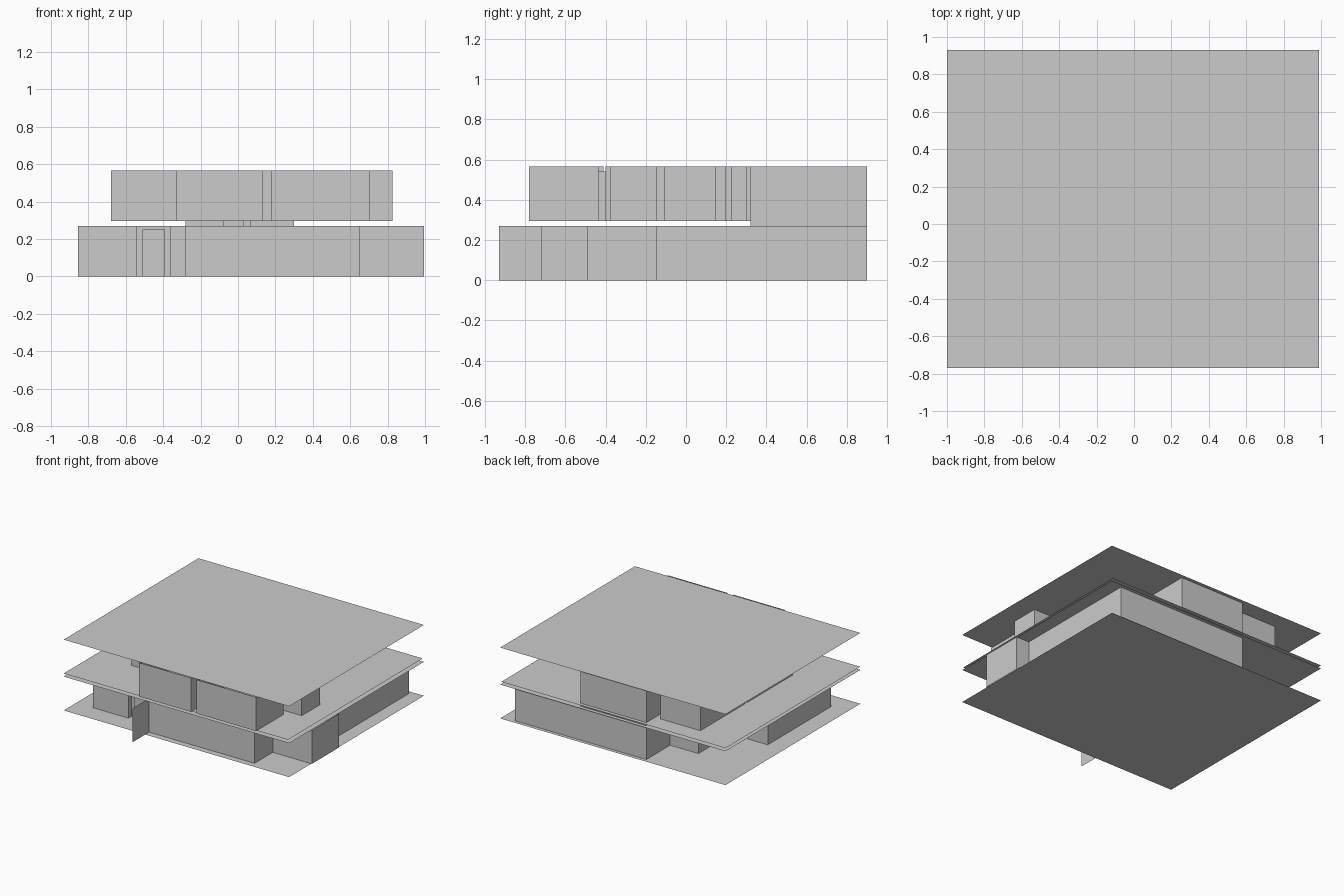
import bpy, bmesh

if "Cube" in bpy.data.objects:
    bpy.data.objects.remove(bpy.data.objects["Cube"])

LOW, MID, TOP = 0.27, 0.295, 0.565   # lower ceiling, upper floor, upper ceiling


def obj(name, bm):
    me = bpy.data.meshes.new(name)
    bm.to_mesh(me)
    bm.free()
    ob = bpy.data.objects.new(name, me)
    bpy.context.collection.objects.link(ob)
    return ob


def wall(name, path, z0, z1, closed=False):
    """Thin vertical sheets standing along a plan path."""
    bm = bmesh.new()
    lo = [bm.verts.new((x, y, z0)) for x, y in path]
    hi = [bm.verts.new((x, y, z1)) for x, y in path]
    n = len(path)
    for i in range(n if closed else n - 1):
        j = (i + 1) % n
        bm.faces.new((lo[i], lo[j], hi[j], hi[i]))
    return obj(name, bm)


def room(name, x0, x1, y0, y1, z0=MID, z1=TOP):
    return wall(name, [(x0, y0), (x1, y0), (x1, y1), (x0, y1)], z0, z1, True)


def slab(name, z, x1=0.99):
    bm = bmesh.new()
    bm.faces.new([bm.verts.new((x, y, z)) for x, y in
                  [(-1, -0.77), (x1, -0.77), (x1, 0.93), (-1, 0.93)]])
    return obj(name, bm)


# floor and ceiling sheets
slab("ground_floor", 0)
slab("ground_ceiling", LOW)
slab("upper_floor", MID, 0.98)
slab("upper_ceiling", TOP)

# ground storey outline with recessed entrance
wall("ground_outer_walls", [
    (0.30, 0.90), (0.88, 0.90), (0.88, -0.145), (0.995, -0.145),
    (0.995, -0.49), (0.65, -0.49), (0.65, -0.72), (-0.28, -0.72),
    (-0.28, -0.61), (-0.36, -0.61), (-0.36, -0.57), (-0.54, -0.57),
    (-0.54, -0.61), (-0.855, -0.61), (-0.855, 0.19), (-0.53, 0.19),
    (-0.53, 0.60), (-0.28, 0.60)], 0, LOW)
wall("entrance_wing_wall", [(-0.28, -0.93), (-0.28, -0.72)], 0, LOW)
wall("entrance_door", [(-0.51, -0.58), (-0.39, -0.58)], 0, 0.25)

# stairwell through both storeys
wall("stairwell_walls", [(-0.28, 0.45), (-0.28, 0.90), (0.30, 0.90), (0.30, 0.32)], 0, TOP)
wall("stair_core", [(0.07, 0.32), (0.07, 0.70), (-0.08, 0.70), (-0.08, 0.52),
                    (0.03, 0.52), (0.03, 0.57)], 0, TOP)

# upper storey rooms
room("bedroom_back_left", -0.68, -0.33, 0.23, 0.79)
room("bedroom_middle_left", -0.68, -0.33, -0.375, 0.20)
room("bedroom_front_left", -0.33, 0.13, -0.78, -0.41)
room("bedroom_front_right", 0.18, 0.705, -0.78, -0.435)
room("bathroom_middle", -0.08, 0.20, -0.085, 0.20)
room("bathroom_right", 0.27, 0.54, -0.11, 0.15)

# upper corridor with door recesses
wall("corridor_outer_wall", [
    (-0.28, 0.45), (-0.305, 0.45), (-0.305, 0.30), (-0.28, 0.30),
    (-0.28, -0.21), (-0.305, -0.21), (-0.305, -0.35), (-0.28, -0.35),
    (-0.28, -0.375), (0.22, -0.375), (0.22, -0.40), (0.40, -0.40),
    (0.40, -0.375), (0.825, -0.375), (0.825, -0.145), (0.50, -0.145)], MID, TOP)
wall("corridor_inner_wall", [(-0.08, 0.23), (-0.11, 0.23), (-0.11, -0.145),
                             (0.25, -0.145)], MID, TOP)

# door jambs linking rooms and corridor
for i, y in enumerate((0.31, 0.43, -0.22, -0.34)):
    wall(f"left_door_jamb_{i}", [(-0.33, y), (-0.305, y)], MID, 0.54)
for i, x in enumerate((0.25, 0.37)):
    wall(f"front_door_jamb_{i}", [(x, -0.435), (x, -0.40)], MID, 0.54)
